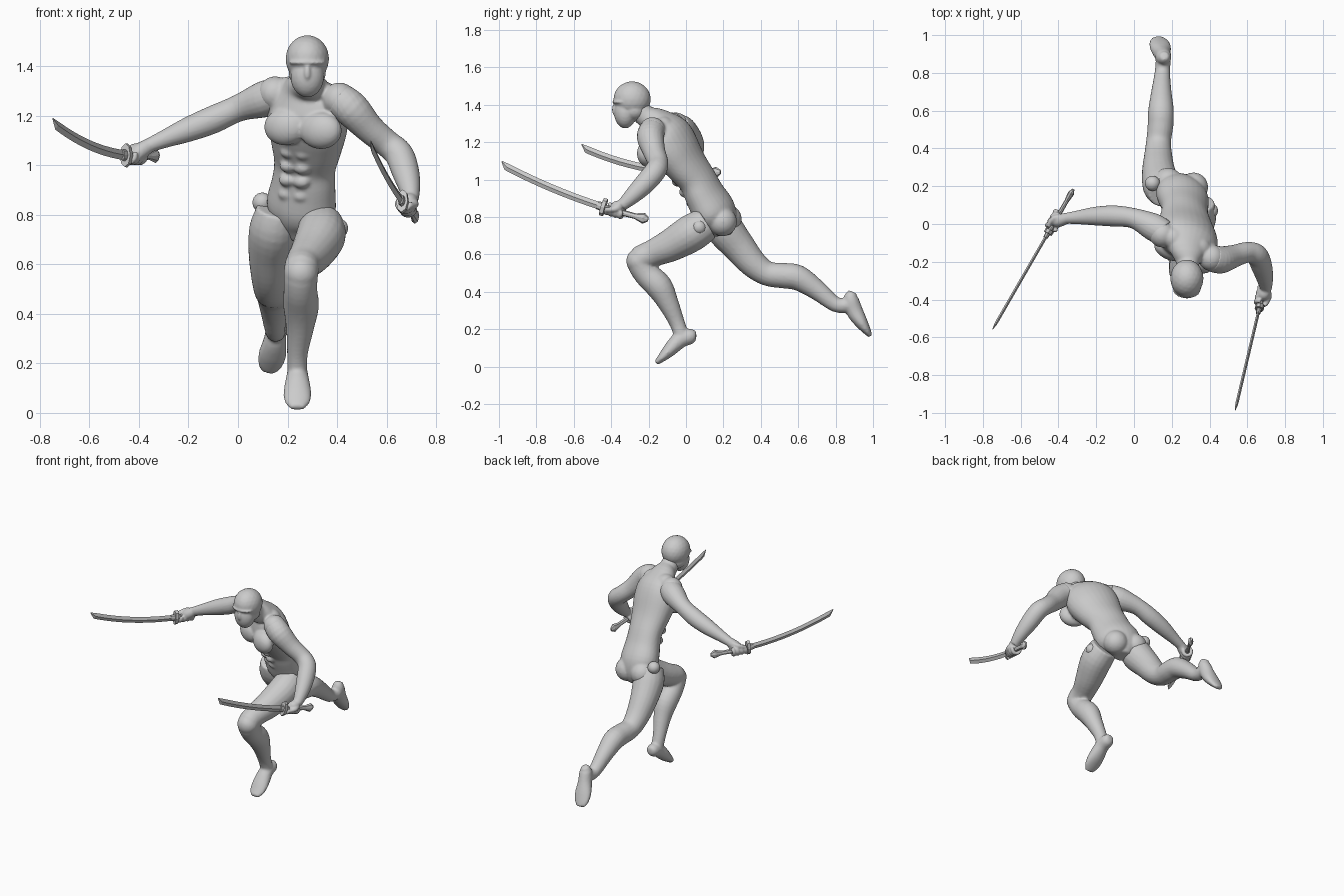
import bpy
import bmesh
from math import cos, sin, pi, radians
from mathutils import Vector, Matrix, Euler

default_cube = bpy.data.objects.get("Cube")
if default_cube:
    bpy.data.objects.remove(default_cube, do_unlink=True)

grey = bpy.data.materials.new("plain grey")
grey.use_nodes = True
grey.diffuse_color = (0.6, 0.6, 0.6, 1)
grey.node_tree.nodes["Principled BSDF"].inputs["Base Color"].default_value = grey.diffuse_color

SIDE_X = Vector((1, 0, 0))
SIDE_Y = Vector((0, 1, 0))
TORSO_YAW = -25
TORSO_SIDE = Vector((0.9, -0.42, -0.12))


def smooth_path(points, steps):
    """Catmull-Rom interpolation of position and both half sizes together."""
    keys = [Vector(p if len(p) == 5 else (*p, p[-1])) for p in points]
    keys = [keys[0]] + keys + [keys[-1]]
    path = []
    for a, b, c, d in zip(keys, keys[1:], keys[2:], keys[3:]):
        for k in range(steps):
            t = k / steps
            path.append((b * 2 + (c - a) * t + (a * 2 - b * 5 + c * 4 - d) * t ** 2
                         + (b * 3 - a - c * 3 + d) * t ** 3) * 0.5)
    return path + [keys[-1]]


def loft(bm, points, side, sides=20, steps=4):
    """Closed tube of elliptical rings: x, y, z, half width, half depth."""
    path = smooth_path(points, steps)
    spots = [Vector(p[:3]) for p in path]
    rings = []
    for i, p in enumerate(path):
        tangent = spots[min(i + 1, len(path) - 1)] - spots[max(i - 1, 0)]
        deep = tangent.cross(side).normalized()
        wide = deep.cross(tangent).normalized()
        w, d = max(p[3], 0.002), max(p[4], 0.002)
        angles = [2 * pi * k / sides for k in range(sides)]
        rings.append([bm.verts.new(spots[i] + wide * w * cos(a) + deep * d * sin(a))
                      for a in angles])
    faces = [bm.faces.new(rings[0]), bm.faces.new(rings[-1][::-1])]
    for low, high in zip(rings, rings[1:]):
        for k in range(sides):
            n = (k + 1) % sides
            faces.append(bm.faces.new((low[k], high[k], high[n], low[n])))
    bmesh.ops.recalc_face_normals(bm, faces=faces)


def ball(bm, centre, size, yaw=0):
    size = size if isinstance(size, tuple) else (size, size, size)
    place = Matrix.LocRotScale(Vector(centre), Euler((0, 0, radians(yaw))), Vector(size))
    bmesh.ops.create_icosphere(bm, subdivisions=3, radius=1, matrix=place)


def finish(bm, name, voxel=None):
    """Make the object; a voxel size fuses the pieces into one smooth skin."""
    mesh = bpy.data.meshes.new(name)
    bm.to_mesh(mesh)
    bm.free()
    mesh.materials.append(grey)
    obj = bpy.data.objects.new(name, mesh)
    bpy.context.collection.objects.link(obj)
    if voxel:
        fuse = obj.modifiers.new("fuse", 'REMESH')
        fuse.mode = 'VOXEL'
        fuse.voxel_size = voxel
        fuse.use_smooth_shade = True
        relax = obj.modifiers.new("relax", 'SMOOTH')
        relax.factor = 0.5
        relax.iterations = 4
    return obj


class Sword:
    """Gently bowed sword; t is 0 at the guard, 1 at the tip, negative on the grip."""

    def __init__(self, guard, tip, bow):
        self.guard, self.tip, self.bow = Vector(guard), Vector(tip), bow
        self.axis = (self.tip - self.guard).normalized()
        self.side = self.axis.cross(Vector((0, 0, 1))).normalized()
        self.up = self.side.cross(self.axis)

    def at(self, t):
        return self.guard.lerp(self.tip, t) + self.up * (4 * self.bow * t * (t - 1))

    def piece(self, bm, stations, sides, lift=0):
        points = [(*(self.at(t) + self.up * lift * (t > 0.95)), w, d) for t, w, d in stations]
        loft(bm, points, self.side, sides, 1)

    def build(self, name):
        bm = bmesh.new()
        # blade with an angled point
        blade = [(k / 10, 0.008, 0.02) for k in range(10)]
        self.piece(bm, blade + [(0.94, 0.007, 0.02), (1, 0.002, 0.003)], 4, 0.014)
        # guard, grip and flared pommel
        self.piece(bm, [(-0.015, 0.024, 0.048), (0.02, 0.024, 0.048)], 8)
        self.piece(bm, [(0.02, 0.014, 0.024), (0.06, 0.012, 0.022)], 8)
        self.piece(bm, [(-0.34, 0.011, 0.015), (-0.17, 0.012, 0.016), (0, 0.012, 0.016)], 8)
        self.piece(bm, [(-0.41, 0.006, 0.012), (-0.37, 0.017, 0.03), (-0.29, 0.011, 0.015)], 8)
        finish(bm, name)

    def add_fist(self, bm, wrist, turn):
        """Palm, four curled fingers and a thumb around the grip."""
        wrist = Vector(wrist)
        inward = wrist - self.at(-0.11)
        inward = (inward - self.axis * inward.dot(self.axis)).normalized()
        across = self.axis.cross(inward) * turn
        palm = self.at(-0.11) + inward * 0.02
        loft(bm, [(*wrist, 0.03), (*palm, 0.034), (*self.at(-0.11), 0.025)], self.axis)
        for finger in range(4):
            centre = self.at(-0.04 - 0.044 * finger)
            arc = [radians(20 + 40 * k) for k in range(8)]
            loft(bm, [(*(centre + (inward * cos(a) + across * sin(a)) * 0.026), 0.0125)
                      for a in arc], self.axis, 10, 2)
        thumb_tip = self.at(-0.04) - across * 0.03
        loft(bm, [(*wrist, 0.018), (*(palm - across * 0.03), 0.017), (*thumb_tip, 0.011)],
             inward, 10)


# Head with jaw, brow and nose
bm = bmesh.new()
ball(bm, (0.28, -0.288, 1.43), (0.088, 0.1, 0.096))
ball(bm, (0.28, -0.325, 1.36), (0.068, 0.06, 0.086))
ball(bm, (0.28, -0.28, 1.37), (0.075, 0.07, 0.06))
ball(bm, (0.28, -0.345, 1.415), (0.076, 0.05, 0.014))
ball(bm, (0.28, -0.383, 1.375), (0.013, 0.013, 0.03))
finish(bm, "head", 0.006)

# Torso from crotch to neck
bm = bmesh.new()
loft(bm, [(0.25, 0.19, 0.70, 0.05, 0.05), (0.25, 0.18, 0.76, 0.11, 0.09),
          (0.255, 0.15, 0.83, 0.145, 0.11), (0.265, 0.10, 0.92, 0.135, 0.10),
          (0.27, 0.06, 1.0, 0.13, 0.095), (0.275, 0, 1.08, 0.15, 0.105),
          (0.28, -0.06, 1.17, 0.17, 0.12), (0.285, -0.10, 1.25, 0.16, 0.11),
          (0.285, -0.15, 1.31, 0.1, 0.07), (0.285, -0.21, 1.335, 0.06, 0.06),
          (0.285, -0.27, 1.39, 0.052, 0.055)], TORSO_SIDE, 28)
# chest, shoulder caps, upper back and seat
for x, y, z in [(0.19, -0.135, 1.155), (0.335, -0.2, 1.14)]:
    ball(bm, (x, y, z), (0.09, 0.055, 0.075), TORSO_YAW)
for x, y, z in [(0.15, -0.055, 1.29), (0.41, -0.18, 1.265)]:
    ball(bm, (x, y, z), 0.07)
ball(bm, (0.21, -0.075, 1.30), (0.07, 0.06, 0.06), TORSO_YAW)
ball(bm, (0.34, -0.12, 1.28), (0.07, 0.06, 0.06), TORSO_YAW)
for x, y, z in [(0.18, 0.22, 0.79), (0.315, 0.195, 0.775)]:
    ball(bm, (x, y, z), 0.078)
# stomach muscles in rows
for row in range(4):
    middle = Vector((0.225, 0.045, 0.88)).lerp(Vector((0.235, -0.07, 1.05)), row / 3)
    for hand in (-1, 1):
        ball(bm, middle + TORSO_SIDE * hand * 0.032, (0.036, 0.03, 0.027), TORSO_YAW)
finish(bm, "torso", 0.008)

# Round hip joints
for name, spot in [("left_hip_joint", (0.405, 0.07, 0.745)),
                   ("right_hip_joint", (0.098, 0.215, 0.85))]:
    bm = bmesh.new()
    ball(bm, spot, 0.04)
    for face in bm.faces:
        face.smooth = True
    finish(bm, name)

# Left leg, knee raised to the front
bm = bmesh.new()
loft(bm, [(0.335, 0.11, 0.765, 0.09), (0.335, 0.03, 0.715, 0.1), (0.30, -0.08, 0.65, 0.088),
          (0.265, -0.18, 0.605, 0.073), (0.255, -0.245, 0.57, 0.07),
          (0.252, -0.215, 0.5, 0.068), (0.255, -0.145, 0.43, 0.072),
          (0.25, -0.095, 0.34, 0.056), (0.24, -0.05, 0.24, 0.042),
          (0.24, -0.025, 0.17, 0.04)], SIDE_X)
ball(bm, (0.255, -0.25, 0.565), 0.07)
loft(bm, [(0.24, 0.055, 0.165, 0.022), (0.24, 0.03, 0.163, 0.04), (0.24, -0.03, 0.145, 0.045),
          (0.24, -0.09, 0.087, 0.056, 0.036), (0.24, -0.13, 0.047, 0.052, 0.023),
          (0.24, -0.16, 0.02, 0.03, 0.013)], SIDE_X)
finish(bm, "left_leg", 0.008)

# Right leg, trailing behind
bm = bmesh.new()
loft(bm, [(0.16, 0.17, 0.82, 0.085), (0.145, 0.205, 0.74, 0.1), (0.13, 0.28, 0.645, 0.088),
          (0.128, 0.36, 0.55, 0.075), (0.13, 0.435, 0.498, 0.066), (0.14, 0.52, 0.487, 0.068),
          (0.143, 0.6, 0.475, 0.068), (0.145, 0.7, 0.41, 0.054), (0.15, 0.8, 0.333, 0.041),
          (0.155, 0.87, 0.33, 0.04)], SIDE_X)
loft(bm, [(0.16, 0.892, 0.4, 0.022), (0.158, 0.882, 0.365, 0.04), (0.15, 0.90, 0.30, 0.045),
          (0.14, 0.935, 0.24, 0.056, 0.036), (0.13, 0.965, 0.195, 0.05, 0.023),
          (0.125, 0.985, 0.165, 0.03, 0.012)], SIDE_X)
finish(bm, "right_leg", 0.008)

# Swords, then the arms gripping them
left_sword = Sword((0.665, -0.44, 0.853), (0.535, -0.99, 1.085), 0.014)
right_sword = Sword((-0.45, -0.04, 1.04), (-0.75, -0.56, 1.175), 0.025)
left_sword.build("left_sword")
right_sword.build("right_sword")

bm = bmesh.new()
loft(bm, [(0.41, -0.18, 1.265, 0.07), (0.46, -0.19, 1.225, 0.073), (0.53, -0.17, 1.15, 0.06),
          (0.60, -0.15, 1.09, 0.055), (0.65, -0.165, 1.045, 0.058), (0.675, -0.22, 0.98, 0.056),
          (0.692, -0.285, 0.915, 0.045), (0.70, -0.345, 0.86, 0.03)], SIDE_X)
left_sword.add_fist(bm, (0.70, -0.345, 0.86), 1)
finish(bm, "left_arm", 0.006)

bm = bmesh.new()
loft(bm, [(0.16, -0.05, 1.285, 0.07), (0.10, -0.015, 1.265, 0.073), (0, 0.03, 1.23, 0.054),
          (-0.1, 0.042, 1.185, 0.056), (-0.2, 0.042, 1.145, 0.05), (-0.3, 0.035, 1.105, 0.036),
          (-0.36, 0.03, 1.08, 0.029)], SIDE_Y)
right_sword.add_fist(bm, (-0.36, 0.03, 1.08), -1)
finish(bm, "right_arm", 0.006)
